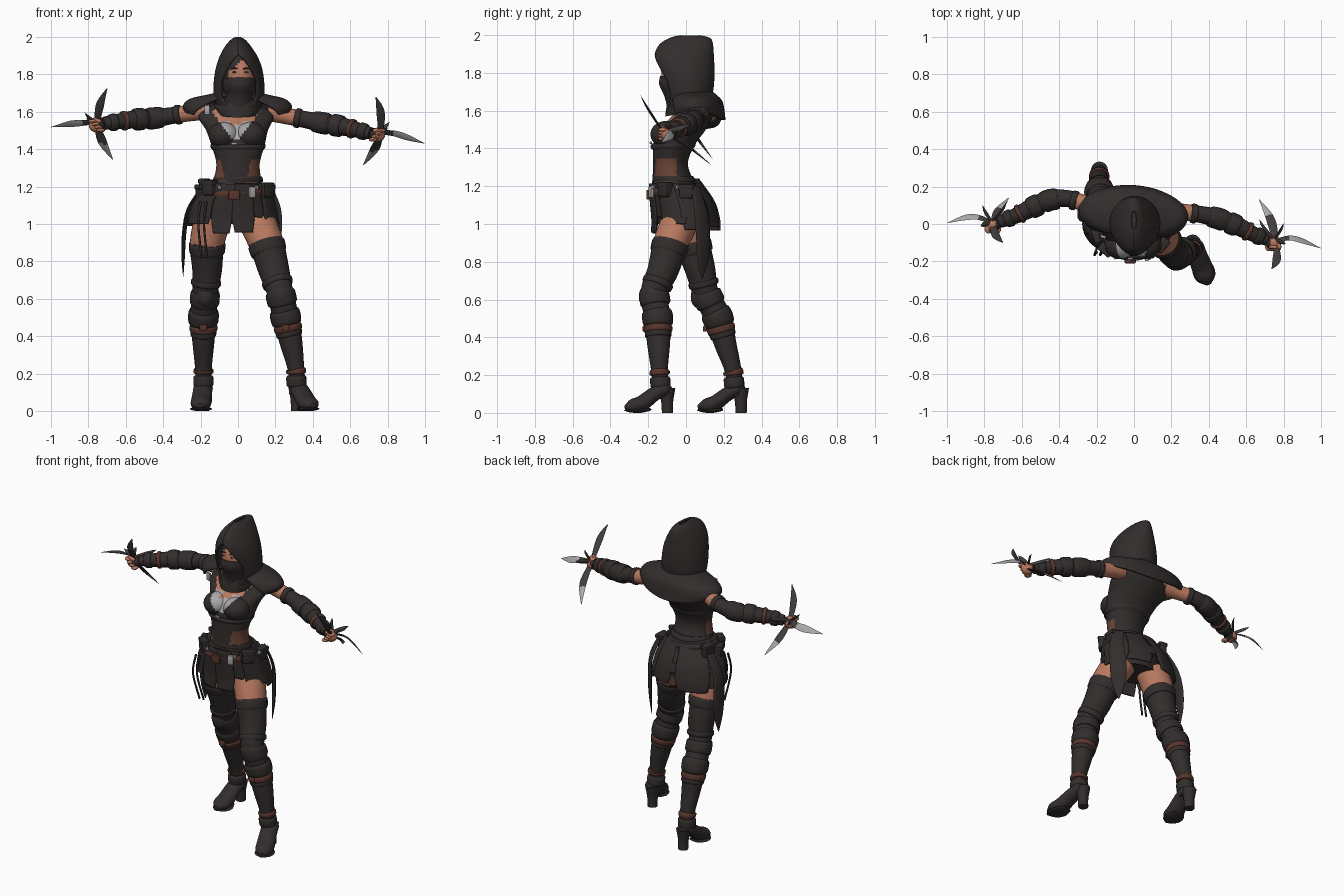
import bpy, bmesh, math
from mathutils import Vector

if "Cube" in bpy.data.objects:
    bpy.data.objects.remove(bpy.data.objects["Cube"])

COLORS = {"dark_cloth": (.033, .026, .026), "skin": (.48, .19, .115), "brown_leather": (.10, .036, .026),
          "silver": (.40, .39, .39), "dark_metal": (.055, .048, .046), "sheer_brown": (.15, .058, .038)}
MATS = []
for n, c in COLORS.items():
    m = bpy.data.materials.new(n)
    m.diffuse_color = (*c, 1)
    m.use_nodes = True
    m.node_tree.nodes["Principled BSDF"].inputs["Base Color"].default_value = m.diffuse_color
    MATS.append(m)
DARK, SKIN, BROWN, SILVER, METAL, SHEER = range(6)


def spline(pts, n):
    """Smoothly resample a list of tuples, n steps per span."""
    P = [Vector(p) for p in pts]
    out = []
    for i in range(len(P) - 1):
        a, b, c, d = P[max(i - 1, 0)], P[i], P[i + 1], P[min(i + 2, len(P) - 1)]
        for k in range(n):
            t = k / n
            out.append(.5 * (2 * b + (c - a) * t + (2 * a - 5 * b + 4 * c - d) * t * t + (3 * b - a - 3 * c + d) * t ** 3))
    return out + [P[-1]]


def skin_rings(name, rings, mat, closed=True, cap=True, thick=0):
    """Join rings of points into a surface; mat is an index or a rule on the face centre."""
    bm = bmesh.new()
    R = [[bm.verts.new(p) for p in r] for r in rings]
    n = len(R[0])
    for a, b in zip(R, R[1:]):
        for j in range(n if closed else n - 1):
            k = (j + 1) % n
            bm.faces.new((a[j], a[k], b[k], b[j]))
    if cap and closed:
        bm.faces.new(R[0][::-1])
        bm.faces.new(R[-1])
    bmesh.ops.recalc_face_normals(bm, faces=bm.faces)
    return finish(name, bm, mat, thick)


def finish(name, bm, mat, thick=0):
    for f in bm.faces:
        f.smooth = True
        f.material_index = mat(f.calc_center_median()) if callable(mat) else mat
    me = bpy.data.meshes.new(name)
    bm.to_mesh(me)
    bm.free()
    for m in MATS:
        me.materials.append(m)
    ob = bpy.data.objects.new(name, me)
    bpy.context.collection.objects.link(ob)
    if thick:
        s = ob.modifiers.new("thickness", "SOLIDIFY")
        s.thickness, s.offset = thick, 0
    return ob


def loft(name, secs, mat, seg=48, steps=6, arc=None, hem=None, thick=0):
    """Stacked ellipses (z, cx, cy, rx, ry); arc(z) gives an open angle range, 0 is front."""
    secs = [tuple(Vector(s)) for s in map(lambda q: tuple(q), [])] or secs
    pts = [[s[i] for s in secs] for i in range(5)]
    xyz = spline([(pts[1][i], pts[2][i], pts[0][i]) for i in range(len(secs))], steps)
    rad = spline([(pts[3][i], pts[4][i], 0) for i in range(len(secs))], steps)
    rings = []
    for c, r in zip(xyz, rad):
        a0, a1 = arc(c.z) if arc else (0, 2 * math.pi)
        ring = []
        for j in range(seg + (1 if arc else 0)):
            t = a0 + (a1 - a0) * j / seg
            z = c.z + (hem(t, c.z) if hem else 0)
            ring.append((c.x + r.x * math.sin(t), c.y - r.y * math.cos(t), z))
        rings.append(ring)
    return skin_rings(name, rings, mat, not arc, not thick, thick)


def tube(name, pts, mat, ref=(0, 1, 0), flat=1, seg=20, steps=5):
    """Tube through (x, y, z, radius); flat squashes it along ref."""
    P = spline(pts, steps)
    rings = []
    for i, p in enumerate(P):
        t = (P[min(i + 1, len(P) - 1)] - P[max(i - 1, 0)]).to_3d().normalized()
        u = t.cross(Vector(ref)).normalized()
        v = u.cross(t)
        r = max(p[3], .001)
        rings.append([p.to_3d() + (u * math.cos(a) + v * math.sin(a) * flat) * r
                      for a in (2 * math.pi * j / seg for j in range(seg))])
    return skin_rings(name, rings, mat)


def ball(name, c, r, mat, seg=24):
    bm = bmesh.new()
    bmesh.ops.create_uvsphere(bm, u_segments=seg, v_segments=seg * 2 // 3, radius=1)
    for v in bm.verts:
        v.co = Vector((c[i] + v.co[i] * r[i] for i in range(3)))
    return finish(name, bm, mat)


def box(name, c, s, mat, rot=0):
    bm = bmesh.new()
    bmesh.ops.create_cube(bm, size=1)
    for v in bm.verts:
        v.co = Vector((v.co[i] * s[i] for i in range(3)))
    bmesh.ops.bevel(bm, geom=bm.edges[:], offset=min(s) * .25, segments=2, affect='EDGES', profile=.5)
    ob = finish(name, bm, mat)
    ob.location, ob.rotation_euler.z = c, rot
    return ob


def band(name, path, axis, lo, hi, extra, mat, ref):
    """Short sleeve around a limb between two values of an axis."""
    P = sorted(path, key=lambda p: p[axis])
    def at(v):
        for a, b in zip(P, P[1:]):
            if a[axis] <= v <= b[axis]:
                t = (v - a[axis]) / (b[axis] - a[axis])
                return Vector(a).lerp(Vector(b), t)
    ps = []
    for k, e in ((0, .3), (.15, 1), (.5, 1.1), (.85, 1), (1, .3)):
        p = at(lo + (hi - lo) * k)
        p[3] += extra * e
        ps.append(tuple(p))
    return tube(name, ps, mat, ref, steps=2)


# torso with neckline, chest plate and sheer waist sides
def chest(c):
    x = abs(c.x + .012)
    if c.y < -.02 and c.z > 1.455 and x < .02 + (c.z - 1.455) * .72:
        return SILVER if c.z < 1.548 - .02 * (x < .03) else SKIN
    if 1.22 < c.z < 1.35 and c.y < -.05 and x > .055 + (c.z - 1.22) * .2:
        return SHEER
    return DARK
loft("torso", [(1.0, -.02, -.01, .14, .11), (1.12, -.02, -.03, .16, .125), (1.22, -.005, -.065, .132, .11),
               (1.32, 0, -.082, .116, .092), (1.42, 0, -.062, .142, .11), (1.5, -.005, -.02, .165, .125),
               (1.58, -.01, .04, .2, .105), (1.64, 0, .045, .13, .09), (1.72, 0, .03, .06, .06)], chest, 72, 8)
for s in (-1, 1):
    ball("breast", (-.005 + s * .072, -.108, 1.475), (.08, .08, .07), chest, 40)
loft("underbust_strap", [(1.395, 0, -.073, .137, .108), (1.41, 0, -.07, .146, .118), (1.425, 0, -.065, .147, .117)], DARK)
box("bust_clasp", (-.02, -.186, 1.43), (.03, .012, .014), SILVER)
loft("bodice_hem", [(1.225, 0, -.062, .135, .112), (1.24, 0, -.066, .133, .112), (1.255, 0, -.07, .127, .106)], DARK)

# head, face covering and hood
def face(c):
    return DARK if c.z > 1.875 or c.x < -.055 or (c.z - 1.80) > (.075 + c.x) * .75 and c.x < .03 or c.y > .03 else SKIN
ball("head", (.01, -.015, 1.79), (.088, .115, .125), face, 40)
for x in (-.02, .045):
    ball("eye", (x, -.125, 1.812), (.013, .007, .006), SILVER, 12)
    ball("iris", (x, -.130, 1.812), (.006, .004, .006), DARK, 10)
    tube("eyebrow", [(x - .018, -.124, 1.828, .003), (x, -.127, 1.833, .004), (x + .018, -.122, 1.83, .002)], DARK, seg=8)
loft("mask", [(1.58, .005, 0, .085, .10), (1.64, .005, -.005, .083, .10), (1.69, .01, -.015, .08, .105),
              (1.74, .01, -.02, .091, .122), (1.785, .01, -.02, .092, .117)], DARK,
     hem=lambda t, z: -.012 * (1 - math.cos(t)) if z > 1.7 else 0)
def hood_gap(z):
    w = .8 * max(0, min(1, (1.90 - z) / .14)) ** .6
    w *= min(1, .35 + max(0, z - 1.58) / .16)
    return w, 2 * math.pi - w
loft("hood", [(1.59, .005, .0, .09, .10), (1.65, .005, .01, .122, .115), (1.73, .005, .005, .131, .137),
              (1.82, .005, -.005, .121, .15), (1.89, .003, -.01, .098, .152), (1.945, 0, .0, .066, .138),
              (1.98, 0, .02, .036, .105), (1.994, 0, .02, .012, .05)], DARK, 56, 8, hood_gap, thick=.011)

# shoulder mantle and collar
mantle = loft("shoulder_mantle", [(1.70, 0, .035, .095, .095), (1.675, -.005, .045, .165, .115), (1.645, -.008, .055, .25, .13),
              (1.595, -.008, .055, .285, .14), (1.55, -.008, .055, .272, .145)], DARK, 56, 5,
              lambda z: (.35 + (1.70 - z) * 4.2, 2 * math.pi - .35 - (1.70 - z) * 4.2),
              lambda t, z: .05 * math.sin(t) ** 2 * (1.7 - z) / .15, thick=.015)
mantle.rotation_euler.z = -.08
loft("collar", [(1.57, .0, -.01, .10, .10), (1.61, .0, .01, .125, .115), (1.65, .005, .02, .12, .115),
                (1.68, .005, .02, .09, .09)], DARK, hem=lambda t, z: -.0 + .03 * (1 - math.cos(t)) / 2)
box("mantle_clasp", (-.165, -.068, 1.61), (.03, .015, .05), SILVER, -.3)

# arms, sleeves, hands
ARMS = {"right": [(-.16, .08, 1.61, .055), (-.25, .105, 1.595, .045), (-.35, .135, 1.58, .045), (-.45, .13, 1.565, .05),
                  (-.54, .09, 1.56, .05), (-.63, .045, 1.55, .042), (-.72, .01, 1.535, .032)],
        "left": [(.16, .07, 1.605, .055), (.25, .065, 1.58, .045), (.35, .052, 1.56, .045), (.45, .03, 1.54, .05),
                 (.54, -.005, 1.525, .05), (.63, -.05, 1.505, .042), (.71, -.085, 1.485, .032)]}
Z = (0, 0, 1)
for side, path in ARMS.items():
    s = -1 if side == "right" else 1
    tube(side + "_arm", path, lambda c: SKIN if abs(c.x) < .31 else DARK, Z, steps=8)
    for lo, hi, e, m in ((.305, .335, .007, DARK), (.40, .49, .008, DARK), (.50, .56, .009, DARK),
                         (.60, .62, .008, BROWN), (.65, .69, .008, DARK)):
        band(side + "_sleeve_band", path, 0, min(s * lo, s * hi), max(s * lo, s * hi), e, m, Z)
    h = Vector(path[-1][:3]) + Vector((s * .035, -.015, -.008))
    ball(side + "_hand", h, (.042, .036, .038), lambda c: DARK if s * (c.x - h.x) < -.012 else SKIN)
    for k in range(4):
        q = h + Vector((s * (.022 - .015 * k), -.022, .022 - .016 * k))
        ball(side + "_finger", q, (.022, .024, .011), SKIN, 12)
    tube(side + "_thumb", [(*(h + Vector((-s * .02, -.02, .02))), .012), (*(h + Vector((s * .02, -.025, .035))), .009)], SKIN, Z, seg=10)

# hand weapons: crossing curved blades, outward blade and spikes
def lower(z):
    return lambda c: SILVER if c.z < z else METAL
N = (0, .75, .65)
tube("right_cross_blade", [(-.70, -.10, 1.725, .002), (-.737, -.065, 1.64, .022), (-.75, 0, 1.535, .015),
     (-.725, .07, 1.44, .024), (-.67, .14, 1.345, .002)], lower(1.43), N, .3, 4, 6)
tube("left_cross_blade", [(.737, -.24, 1.68, .002), (.762, -.195, 1.6, .022), (.76, -.11, 1.485, .015),
     (.73, .025, 1.4, .024), (.67, .13, 1.315, .002)], lower(1.39), N, .3, 4, 6)
tube("right_outer_blade", [(-.77, .01, 1.545, .014), (-.83, .035, 1.54, .02), (-.90, .035, 1.535, .022), (-1, .005, 1.518, .001)],
     lambda c: SILVER if c.x < -.83 else METAL, N, .25, 4)
tube("left_outer_blade", [(.76, -.09, 1.49, .014), (.83, -.075, 1.485, .02), (.90, -.09, 1.465, .022), (1, -.13, 1.43, .001)],
     lambda c: SILVER if c.x > .83 else METAL, N, .25, 4)
for s, c in ((-1, (-.76, .01, 1.545)), (1, (.75, -.085, 1.495))):
    for dx, dy, dz in ((.05, .09, .02), (-.08, .11, .03), (.06, -.02, .05)):
        mid = (c[0] + s * dx * .7, c[1] + dy * .6, c[2] + dz * .6, .014)
        tube("guard_spike", [(*c, .012), mid, (c[0] + s * dx, c[1] + dy, c[2] + dz, .001)], METAL, (1, 0, .3), .5, 6)

# legs, boots and feet
LEGS = {"left": [(.09, -.02, 1.04, .10), (.15, -.08, .90, .093), (.19, -.12, .76, .083), (.225, -.17, .635, .070),
                 (.255, -.15, .5, .070), (.285, -.145, .36, .060), (.31, -.14, .22, .044), (.315, -.13, .09, .042)],
        "right": [(-.13, .015, 1.04, .10), (-.165, .035, .90, .092), (-.165, .075, .76, .08), (-.175, .105, .635, .068),
                  (-.185, .17, .5, .07), (-.185, .21, .36, .058), (-.185, .25, .22, .044), (-.185, .26, .09, .042)]}
FEET = {"left": ((.315, -.105), (.385, -.285)), "right": (((-.185, .285)), (-.20, .10))}
Y = (0, 1, 0)
for side, path in LEGS.items():
    tube(side + "_leg", path, lambda c: SKIN if c.z > .885 else DARK, Y, seg=28, steps=8)
    for lo, hi, e, m in ((.84, .90, .007, DARK), (.67, .70, .007, DARK), (.57, .64, .010, DARK), (.46, .54, .011, DARK),
                         (.425, .46, .009, BROWN), (.40, .43, .006, DARK), (.20, .225, .009, BROWN), (.13, .19, .010, DARK)):
        band(side + "_leg_band", path, 2, lo, hi, e, m, Y)
    k = path[3]
    ball(side + "_knee_pad", (k[0], k[1] - .04, k[2] - .02), (.048, .04, .06), DARK)
    box(side + "_boot_buckle", (path[4][0], path[4][1] - .07, .445), (.04, .02, .03), BROWN)
    a, b = map(Vector, FEET[side])
    def along(t, z, r):
        p = a.lerp(b, t)
        return (p.x, p.y, z, r)
    tube(side + "_foot", [along(-.14, .12, .02), along(.05, .125, .05), along(.35, .10, .052), along(.7, .053, .056),
         along(1, .036, .05), along(1.2, .03, .015)], DARK, Z, .72)
    tube(side + "_sole", [along(.5, .018, .035), along(.75, .012, .058), along(1.02, .012, .052), along(1.22, .014, .012)], DARK, Z, .2)
    tube(side + "_heel", [along(-.02, .13, .045), along(-.03, .06, .032), along(-.04, 0, .03)], DARK, Y)

# skirt: short base, overlapping panels
SK = [(1.215, -.01, -.055, .155, .125), (1.12, -.025, -.02, .205, .155), (1.03, -.03, -.002, .228, .165)]
loft("skirt_base", SK, DARK, hem=lambda t, z: .03 * math.cos(t) ** 8 if z < 1.1 else 0, thick=.01)
for i, (a, w, zb) in enumerate(((-.25, .25, .95), (.25, .26, .955), (-.95, .42, 1.0), (1.2, .4, 1.0),
                                (-1.75, .45, .99), (1.9, .45, .97), (2.6, .42, .985), (-2.6, .5, .965))):
    e = .006 + .006 * (i % 2)
    secs = [(z, x, y, rx + e, ry + e) for z, x, y, rx, ry in SK] + [(zb, -.03, .0, .236 + e, .168 + e)]
    loft("skirt_panel", secs, DARK, 12, 5, lambda z, a=a, w=w: (a - w * min(1, .75 + (z - .95) * 3), a + w * min(1, .75 + (z - .95) * 3)), thick=.01)

# belts, pouches and buckles
def belt(name, z, e, m, tilt):
    loft(name, [(z - .02, -.015, -.04, .178 + e, .143 + e), (z, -.015, -.042, .183 + e, .147 + e), (z + .02, -.012, -.045, .17 + e, .138 + e)],
         m, hem=lambda t, q: tilt * math.sin(t))
belt("waist_belt", 1.165, .006, lambda c: BROWN if c.y < -.08 else DARK, .01)
belt("upper_belt", 1.205, -.012, DARK, -.015)
box("buckle", (.075, -.185, 1.17), (.035, .02, .06), SILVER, .4)
box("belt_center", (-.02, -.2, 1.155), (.06, .02, .05), BROWN)
for x, y, z, r in ((-.15, -.135, 1.19, -.7), (-.195, -.06, 1.17, -1.2), (.15, -.11, 1.18, .8), (.17, .0, 1.17, 1.5), (-.18, .03, 1.2, 1.4)):
    box("pouch", (x, y, z), (.075, .05, .075), DARK, r)
    box("pouch_flap", (x, y, z + .028), (.08, .056, .028), DARK, r)
for x, y in ((.1, -.17), (.185, -.04), (.18, .03), (-.1, -.175)):
    box("belt_stud", (x, y - .005, 1.195), (.016, .016, .022), SILVER, .7)

# hanging cloth tails and straps
tube("left_tail", [(.16, .05, 1.2, .03), (.20, .075, 1.08, .045), (.20, .09, .95, .05), (.195, .09, .82, .042), (.19, .085, .71, .004)],
     DARK, (1, .9, 0), .2, 12)
tube("right_tail", [(-.19, .03, 1.2, .03), (-.265, .05, 1.08, .042), (-.288, .07, .95, .048), (-.293, .08, .82, .036), (-.293, .08, .72, .004)],
     DARK, (1, -.15, 0), .2, 12)
for x in (-.17, -.20):
    tube("hanging_strap", [(x, -.15, 1.12, .007), (x - .012, -.165, 1.0, .006), (x + .005, -.12, .82, .006)], DARK, (1, 0, 0), seg=8)

bpy.ops.object.select_all(action='SELECT')
bpy.context.view_layer.objects.active = mantle
bpy.ops.object.shade_smooth_by_angle(angle=math.radians(45))
